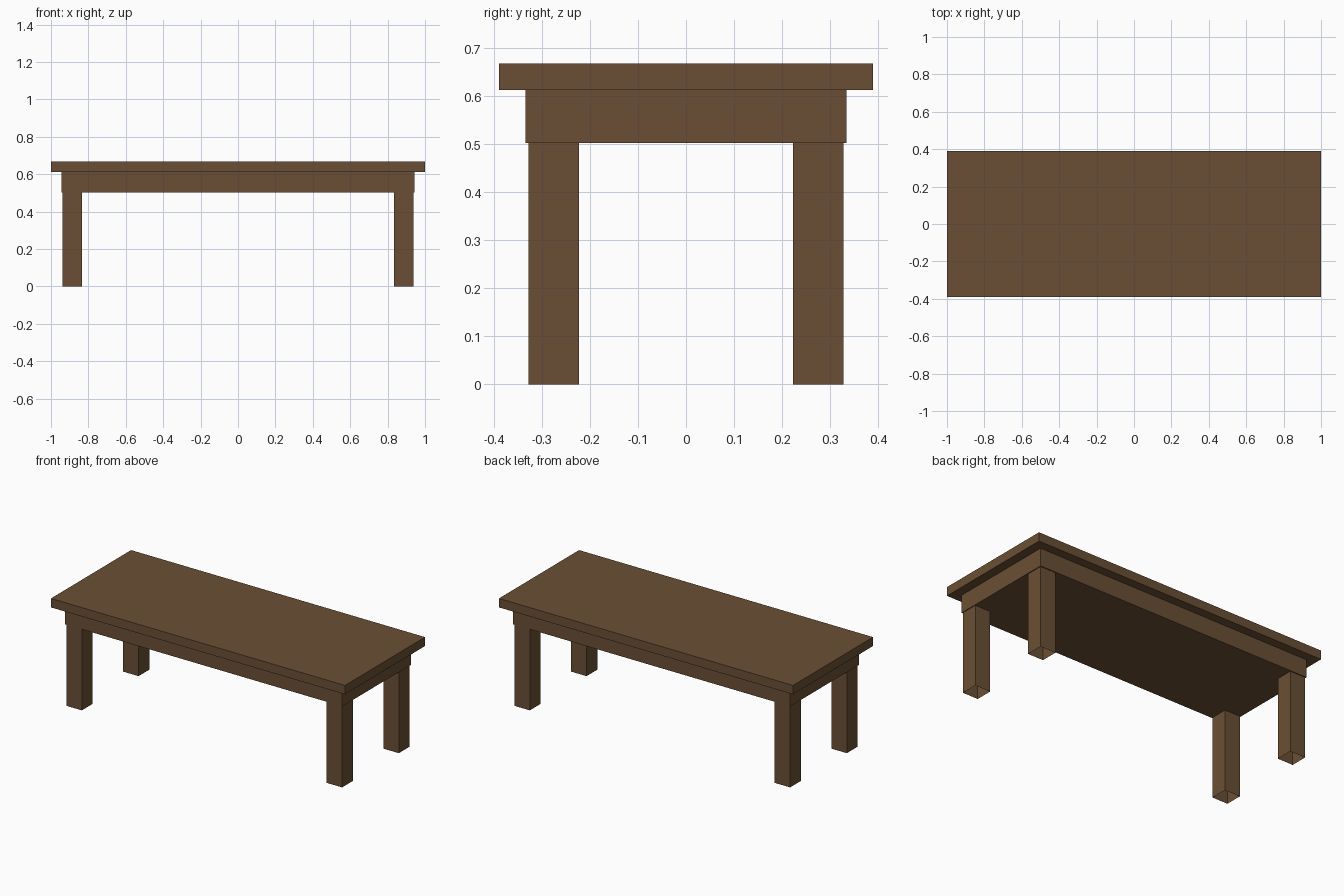
import bpy, bmesh

if "Cube" in bpy.data.objects:
    bpy.data.objects.remove(bpy.data.objects["Cube"])

wood = bpy.data.materials.new("brown wood")
wood.diffuse_color = (0.145, 0.078, 0.035, 1.0)
wood.use_nodes = True
wood.node_tree.nodes["Principled BSDF"].inputs["Base Color"].default_value = wood.diffuse_color


def box(name, lo, hi, open_ends=False):
    """Axis-aligned box; open_ends leaves off the top and bottom faces."""
    bm = bmesh.new()
    bmesh.ops.create_cube(bm, size=1)
    for v in bm.verts:
        v.co = [lo[i] if v.co[i] < 0 else hi[i] for i in range(3)]
    bm.normal_update()
    if open_ends:
        ends = [f for f in bm.faces if abs(f.normal.z) > 0.5]
        bmesh.ops.delete(bm, geom=ends, context='FACES_ONLY')
    mesh = bpy.data.meshes.new(name)
    bm.to_mesh(mesh)
    bm.free()
    mesh.materials.append(wood)
    obj = bpy.data.objects.new(name, mesh)
    bpy.context.collection.objects.link(obj)
    return obj


# Overhanging top and the block under it
box("table_top", (-1, -0.389, 0.612), (1, 0.389, 0.667))
box("apron", (-0.943, -0.334, 0.502), (0.943, 0.334, 0.612))

# Four hollow legs, set slightly in from the apron corners
for x_name, sx in (("left", -1), ("right", 1)):
    for y_name, sy in (("front", -1), ("back", 1)):
        xs = sorted((sx * 0.833, sx * 0.938))
        ys = sorted((sy * 0.223, sy * 0.328))
        box(f"{y_name}_{x_name}_leg", (xs[0], ys[0], 0), (xs[1], ys[1], 0.502),
            open_ends=True)
